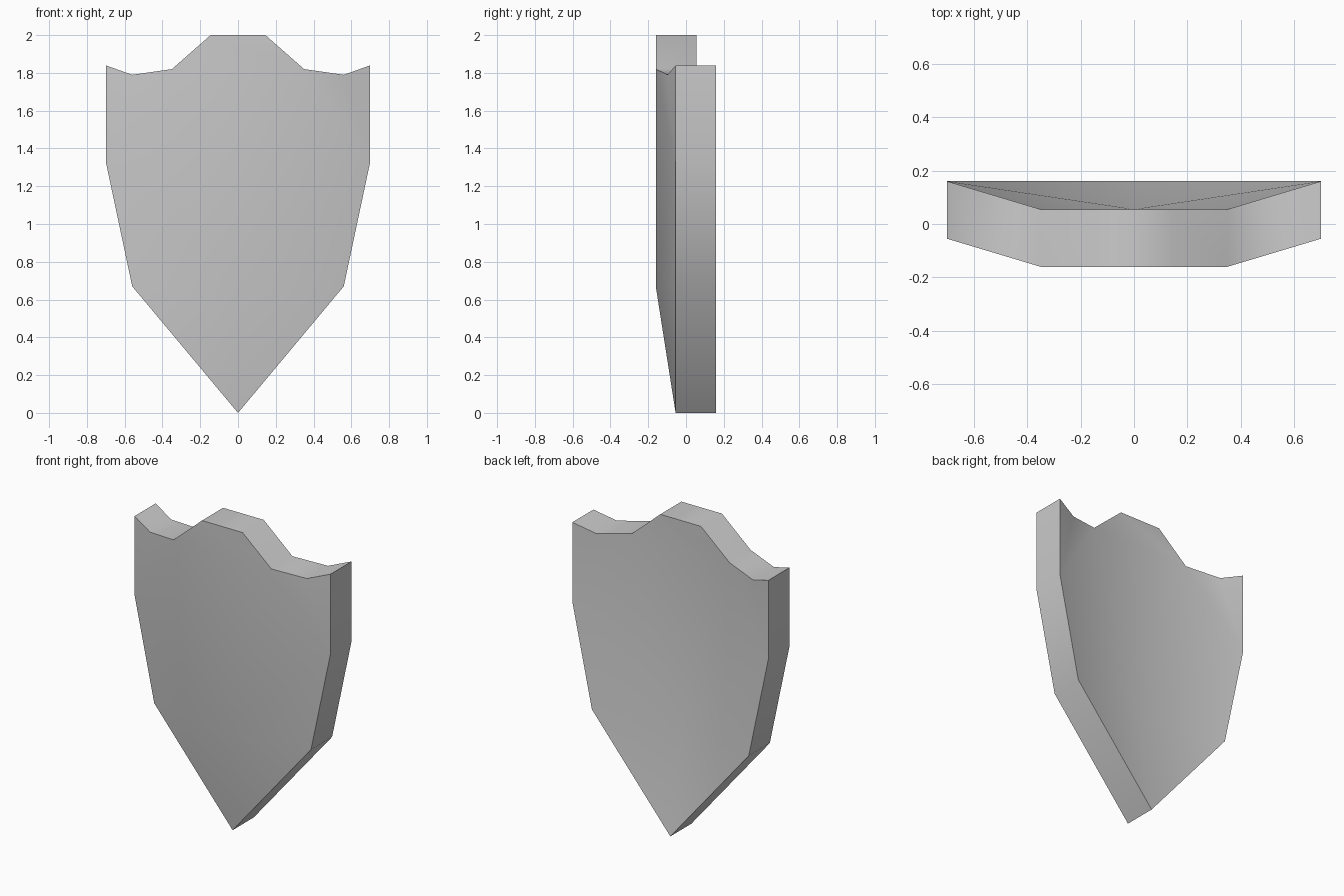
import bpy
import bmesh
import math

# Remove the default cube
cube = bpy.data.objects.get("Cube")
if cube:
    bpy.data.objects.remove(cube, do_unlink=True)

FRONT, RIM, DEPTH = -0.16, -0.055, 0.215

# Front panel points on the +x half: name -> (x, y, z)
half = {
    "tip": (0, RIM, 0),
    "belly": (0, FRONT, 0.67),
    "lower": (0.56, RIM, 0.67),
    "side": (0.7, RIM, 1.33),
    "corner": (0.7, RIM, 1.84),
    "dip": (0.56, -0.097, 1.79),
    "shoulder": (0.35, FRONT, 1.82),
    "crest": (0.145, FRONT, 2.0),
}

# Flat facets of one half of the panel
facets = [
    ("tip", "lower", "belly"),
    ("belly", "lower", "side"),
    ("belly", "side", "shoulder"),
    ("side", "corner", "dip", "shoulder"),
]

bm = bmesh.new()
sides = {}
for s in (1, -1):
    sides[s] = {}
    for name, (x, y, z) in half.items():
        if s == -1 and x == 0:
            sides[s][name] = sides[1][name]
        else:
            sides[s][name] = bm.verts.new((s * x, y, z))
    for names in facets:
        bm.faces.new([sides[s][n] for n in names][::s])

# Central facet spanning both halves
r, l = sides[1], sides[-1]
bm.faces.new([r["belly"], r["shoulder"], r["crest"], l["crest"], l["shoulder"]])

# Extrude the panel straight back to give it thickness, keeping the front
front = bm.faces[:]
result = bmesh.ops.extrude_face_region(bm, geom=front, use_keep_orig=True)
back = [v for v in result["geom"] if isinstance(v, bmesh.types.BMVert)]
bmesh.ops.translate(bm, verts=back, vec=(0, DEPTH, 0))
bmesh.ops.recalc_face_normals(bm, faces=bm.faces[:])

mesh = bpy.data.meshes.new("shield")
bm.to_mesh(mesh)
bm.free()
shield = bpy.data.objects.new("shield", mesh)
bpy.context.collection.objects.link(shield)

# Plain grey material
grey = (0.6, 0.6, 0.6, 1)
mat = bpy.data.materials.new("light grey")
mat.use_nodes = True
mat.diffuse_color = grey
mat.node_tree.nodes["Principled BSDF"].inputs["Base Color"].default_value = grey
mesh.materials.append(mat)

# Smooth panels with crisp rim edges
bpy.ops.object.select_all(action="DESELECT")
shield.select_set(True)
bpy.context.view_layer.objects.active = shield
bpy.ops.object.shade_smooth_by_angle(angle=math.radians(60))
